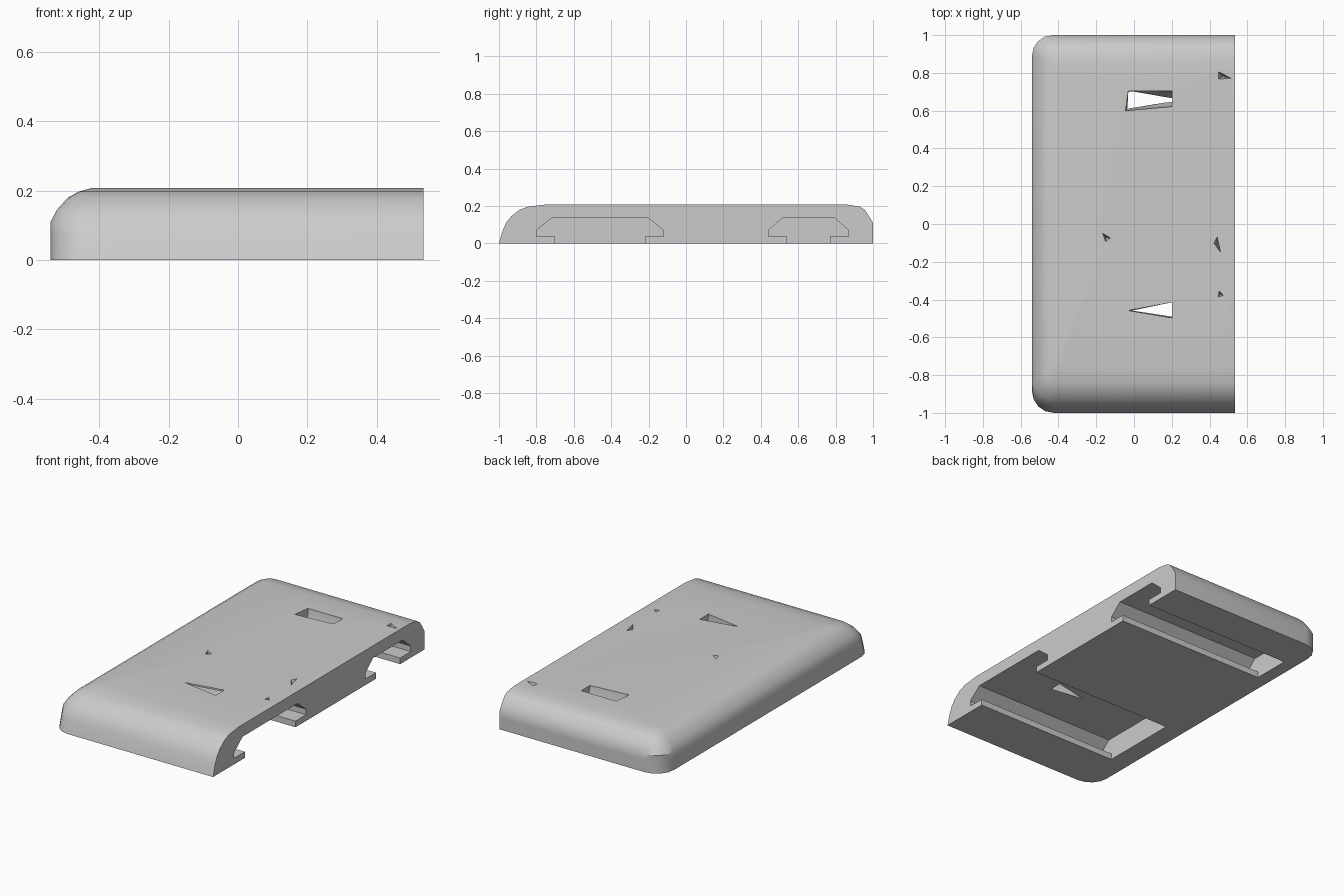
import bpy, bmesh
from math import cos, sin, pi

if "Cube" in bpy.data.objects:
    bpy.data.objects.remove(bpy.data.objects["Cube"], do_unlink=True)

grey = bpy.data.materials.new("mid grey")
grey.use_nodes = True
color = (0.6, 0.6, 0.6, 1)
grey.diffuse_color = color
grey.node_tree.nodes["Principled BSDF"].inputs["Base Color"].default_value = color

END = 0.535      # flat open end
HEIGHT = 0.208


def loft(name, rings):
    """Closed solid skinned through rings with equal point counts."""
    bm = bmesh.new()
    loops = [[bm.verts.new(p) for p in ring] for ring in rings]
    count = len(loops[0])
    for low, high in zip(loops, loops[1:]):
        for i in range(count):
            j = (i + 1) % count
            bm.faces.new((low[i], low[j], high[j], high[i]))
    bm.faces.new(loops[0])
    bm.faces.new(loops[-1])
    bmesh.ops.recalc_face_normals(bm, faces=bm.faces)
    mesh = bpy.data.meshes.new(name)
    bm.to_mesh(mesh)
    bm.free()
    mesh.materials.append(grey)
    obj = bpy.data.objects.new(name, mesh)
    bpy.context.collection.objects.link(obj)
    return obj


def outline(z, left, front, back, radius, steps=4):
    """Plan outline: square at the open end, rounded at the two left corners."""
    ring = [(END, front, z), (END, back, z)]
    for centre_y, start in ((back - radius, pi / 2), (front + radius, pi)):
        for i in range(steps + 1):
            a = start + i * pi / 2 / steps
            ring.append((left + radius + radius * cos(a), centre_y + radius * sin(a), z))
    return ring


# Shell: height, left edge, front edge, back edge, corner radius
levels = [
    (0, -0.54, -1, 1, 0.115),
    (0.07, -0.54, -0.98, 1, 0.115),
    (0.11, -0.54, -0.962, 1, 0.11),
    (0.145, -0.522, -0.935, 0.98, 0.1),
    (0.18, -0.49, -0.89, 0.956, 0.08),
    (0.197, -0.46, -0.845, 0.93, 0.06),
    (HEIGHT, -0.42, -0.75, 0.86, 0.03),
]
shell = loft("shell", [outline(*level) for level in levels])


def slot(name, low, high, neck, slope, depth):
    """Undercut channel running in from the open end."""
    half = [(neck, -0.1), (neck, 0.037), (0, 0.037), (0, 0.07), (slope, 0.135)]
    profile = [(low + d, z) for d, z in half] + [(high - d, z) for d, z in reversed(half)]
    return loft(name, [[(x, y, z) for y, z in profile] for x in (END + 0.1, depth)])


def opening(name, top, bottom):
    """Irregular hole through the top plate."""
    return loft(name, [[(x, y, z) for x, y in pts]
                       for pts, z in ((top, HEIGHT + 0.01), (top, HEIGHT - 0.01), (bottom, 0.125))])


def pit(name, points, depth):
    """Small tapered dent in the top face."""
    cx, cy = (sum(c) / len(points) for c in zip(*points))
    tip = [(cx + (x - cx) * 0.15, cy + (y - cy) * 0.15, HEIGHT - depth) for x, y in points]
    return loft(name, [[(x, y, HEIGHT + 0.01) for x, y in points], tip])


cutters = [
    slot("front_slot", -0.8, -0.12, 0.1, 0.08, -0.42),
    slot("back_slot", 0.44, 0.87, 0.1, 0.075, -0.46),
    opening("back_opening", [(-0.045, 0.6), (0.2, 0.622), (0.2, 0.705), (-0.03, 0.705)],
            [(-0.035, 0.612), (0.2, 0.65), (0.2, 0.66), (-0.03, 0.7)]),
    opening("front_opening", [(-0.03, -0.458), (0.2, -0.497), (0.2, -0.415)],
            [(-0.01, -0.458), (0.2, -0.49), (0.2, -0.415)]),
    pit("end_pit", [(0.445, 0.81), (0.445, 0.765), (0.52, 0.77)], 0.05),
    pit("middle_pit", [(-0.17, -0.045), (-0.15, -0.097), (-0.12, -0.075)], 0.05),
    pit("edge_pit", [(0.42, -0.1), (0.462, -0.16), (0.44, -0.06)], 0.05),
    pit("small_pit", [(0.45, -0.35), (0.443, -0.388), (0.477, -0.38)], 0.04),
]

# Cut every channel, hole and dent into the shell
bpy.ops.object.select_all(action='DESELECT')
bpy.context.view_layer.objects.active = shell
shell.select_set(True)
for cutter in cutters:
    cutter.hide_render = True
    cut = shell.modifiers.new(cutter.name, 'BOOLEAN')
    cut.operation = 'DIFFERENCE'
    cut.solver = 'EXACT'
    cut.object = cutter
    bpy.ops.object.modifier_apply(modifier=cut.name)
for cutter in cutters:
    bpy.data.objects.remove(cutter, do_unlink=True)

bpy.ops.object.shade_smooth_by_angle(angle=pi / 6)
